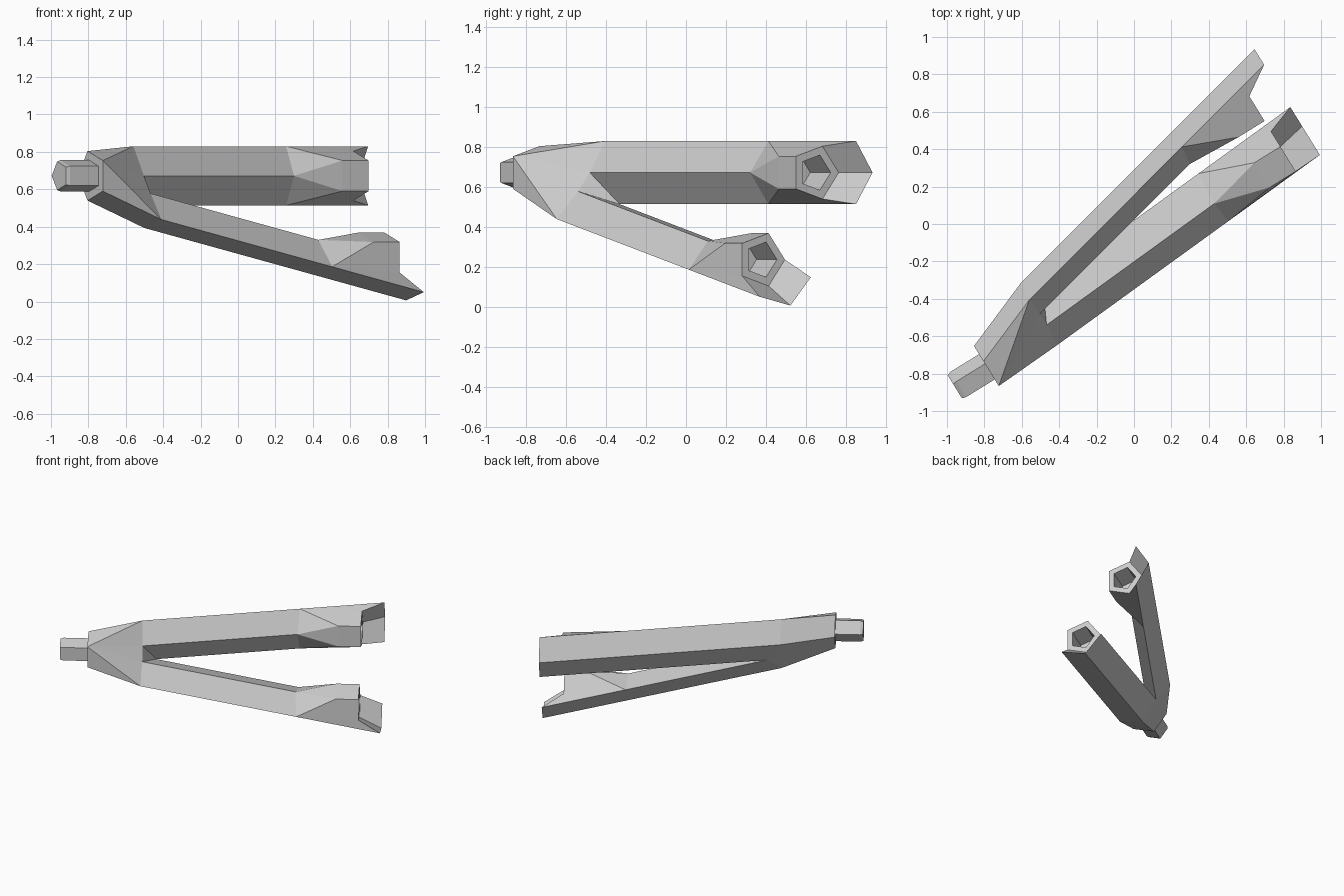
import bpy, bmesh
from math import cos, sin, tan, radians
from mathutils import Matrix, Vector

cube = bpy.data.objects.get("Cube")
if cube:
    bpy.data.objects.remove(cube)

# One plain grey for the whole connector
grey = bpy.data.materials.new("plain grey")
grey.use_nodes = True
grey.diffuse_color = (0.6, 0.6, 0.6, 1)
grey.node_tree.nodes["Principled BSDF"].inputs["Base Color"].default_value = (0.6, 0.6, 0.6, 1)

# Local frame: x along the plug axis, y and z across it
PLACE = (Matrix.Translation((0.128, -0.208, 0.672)) @ Matrix.Rotation(radians(31.72), 4, "Z"))


def flip(p):
    """Mirror the first arm into the second, 72 degrees around the plug axis."""
    c, s = cos(radians(72)), sin(radians(72))
    return Vector((p[0], p[1] * c - p[2] * s, -p[1] * s - p[2] * c))


def low(p):
    """Mirror a point to the lower half of the arm."""
    return Vector((p[0], p[1], -p[2]))


def pentagon(u, r, offset=0):
    return [Vector((u, offset + r * cos(radians(72 * i)), r * sin(radians(72 * i))))
            for i in range(5)]


def make_object(name, faces):
    bm = bmesh.new()
    for f in faces:
        bm.faces.new([bm.verts.new(p) for p in f])
    bmesh.ops.remove_doubles(bm, verts=bm.verts, dist=0.002)
    bmesh.ops.recalc_face_normals(bm, faces=bm.faces)
    bm.transform(PLACE)
    mesh = bpy.data.meshes.new(name)
    bm.to_mesh(mesh)
    bm.free()
    mesh.materials.append(grey)
    obj = bpy.data.objects.new(name, mesh)
    bpy.context.collection.objects.link(obj)
    return obj


def rings_to_faces(rings):
    return [[a[i], a[(i + 1) % 5], b[(i + 1) % 5], b[i]]
            for a, b in zip(rings, rings[1:]) for i in range(5)]


# Key points of one arm: diamond section running outwards from the hub
SLOPE, HALF = 0.2365, 0.158


def on_edge(u):
    return Vector((u, 0.194 + SLOPE * (u + 0.688), HALF))


base = pentagon(-1.07, 0.139)
hub_ridge = Vector((-0.683, 0.293, 0))
hub_edge = on_edge(-0.688)
merge_a = HALF / tan(radians(36))
merge = Vector((-0.688 + (merge_a - 0.194) / SLOPE, merge_a, -HALF))
crotch = Vector((-0.681, 0.099, 0))
flare_ridge = Vector((0.424, 0.36, 0))
flare_edge = on_edge(0.436)
tip_ridge = Vector((1.04, 0.7, 0))
tip_edge = on_edge(1.04)

# Socket rings: face, rim of the hole, floor of the hole
socket = pentagon(0.884, 0.139, 0.458)
rim = pentagon(0.884, 0.092, 0.458)
floor = pentagon(0.69, 0.092, 0.458)
heel = Vector((0.72, socket[2].y, socket[2].z))

arm = [
    # hub sides and the long diamond faces
    [base[0], base[1], hub_edge, hub_ridge],
    [base[1], base[2], hub_edge],
    [base[2], hub_edge, crotch],
    [hub_ridge, hub_edge, flare_edge, tip_edge, tip_ridge],
    [hub_ridge, merge, low(flare_edge), low(tip_edge), tip_ridge],
    [hub_edge, flare_edge, flare_ridge, crotch],
    [crotch, flare_ridge, low(flare_edge), merge],
    # inner heel of the socket
    [flare_ridge, heel, low(heel)],
    [heel, low(heel), socket[3], socket[2]],
]
# Flared sides and overhanging tip, above and below
half = [
    [flare_edge, flare_ridge, heel],
    [flare_edge, heel, socket[2], socket[1]],
    [flare_edge, socket[1], tip_edge],
    [tip_edge, tip_ridge, socket[0], socket[1]],
]
arm += half + [[low(p) for p in f] for f in half]
# Pentagonal socket hole
arm += rings_to_faces([socket, rim, floor]) + [floor]

# Hub faces shared by both arms
shared = [
    base,
    [base[0], hub_ridge, merge, flip(hub_ridge), base[4]],
    [crotch, flip(crotch), merge],
    [base[2], crotch, flip(crotch)],
]
make_object("forked_body", arm + [[flip(p) for p in f] for f in arm] + shared)

# Plug with a slightly chamfered end
plug = [pentagon(-1.06, 0.088), pentagon(-1.25, 0.088), pentagon(-1.272, 0.08)]
make_object("plug", rings_to_faces(plug) + [plug[0], plug[-1]])
